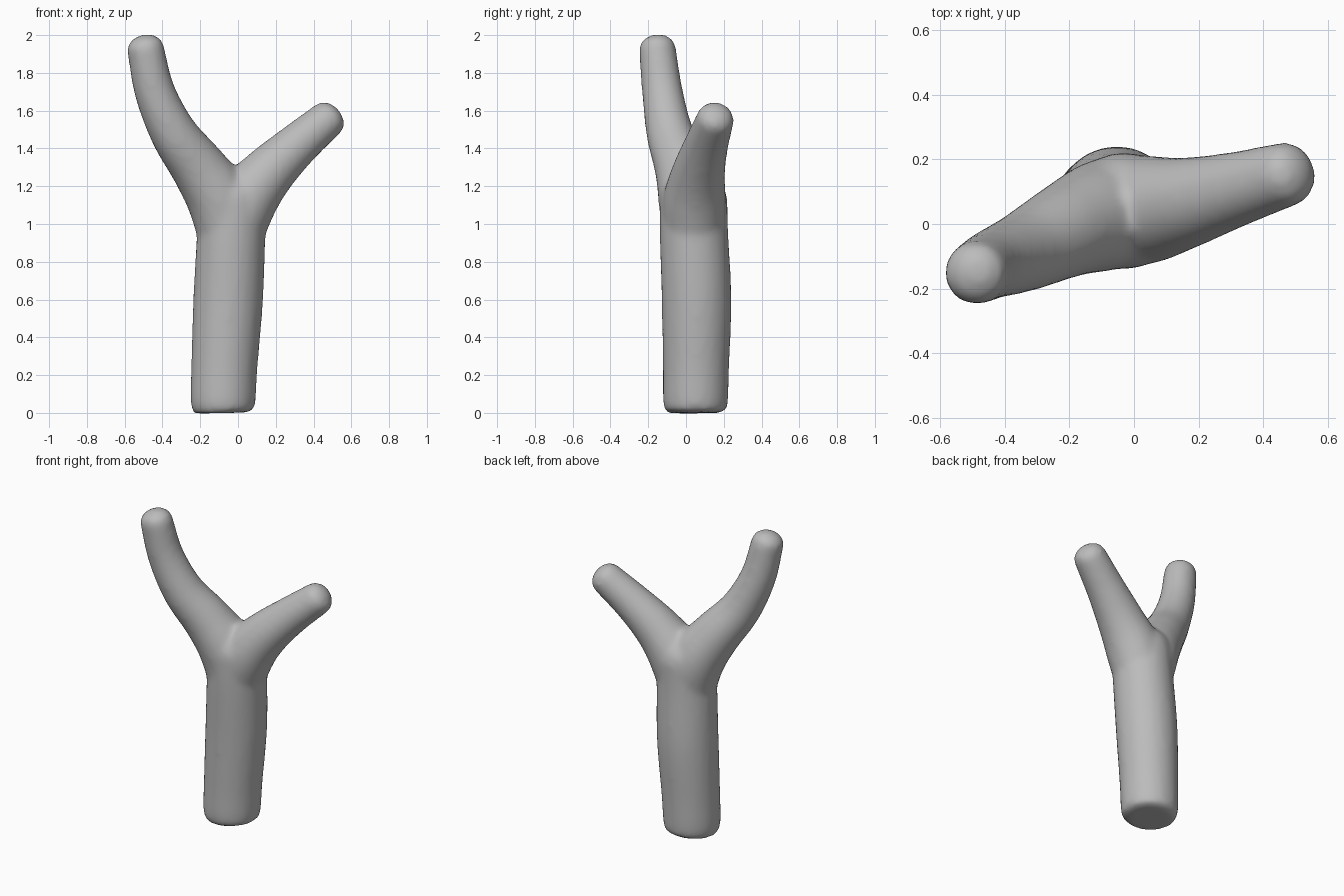
import bpy, bmesh, math
from mathutils import Vector

cube = bpy.data.objects.get("Cube")
if cube:
    bpy.data.objects.remove(cube)

SIDES = 24


def spline(pts, steps=6):
    """Smooth path through (x, y, z, radius) points."""
    p = [Vector(q) for q in pts]
    p = [2 * p[0] - p[1]] + p + [2 * p[-1] - p[-2]]
    out = []
    for a, b, c, d in zip(p, p[1:], p[2:], p[3:]):
        for i in range(steps):
            t = i / steps
            out.append(0.5 * (2 * b + (c - a) * t + (2 * a - 5 * b + 4 * c - d) * t * t
                              + (3 * b - a - 3 * c + d) * t ** 3))
    return out + [p[-2]]


def limb(bm, pts, round_depth):
    """Round tube along a path, flat at the start and domed at the end."""
    path = spline(pts)
    end, r = path[-1].to_3d(), path[-1].w
    heading = (end - path[-2].to_3d()).normalized()
    rings = [(q.to_3d(), q.w) for q in path]
    for i in range(1, 7):
        a = math.radians(14 * i)
        rings.append((end + heading * r * round_depth * math.sin(a), r * math.cos(a)))
    loops = []
    for i, (centre, radius) in enumerate(rings):
        along = rings[min(i + 1, len(rings) - 1)][0] - rings[max(i - 1, 0)][0]
        u = Vector((0, 1, 0)).cross(along).normalized()
        v = along.cross(u).normalized()
        loops.append([bm.verts.new(centre + radius * (u * math.cos(k * math.tau / SIDES)
                                                      + v * math.sin(k * math.tau / SIDES)))
                      for k in range(SIDES)])
    for lo, hi in zip(loops, loops[1:]):
        for k in range(SIDES):
            n = (k + 1) % SIDES
            bm.faces.new((lo[k], lo[n], hi[n], hi[k]))
    bm.faces.new(loops[0][::-1])
    bm.faces.new(loops[-1])


bm = bmesh.new()
# Trunk
limb(bm, [(-.08, .05, 0, .14), (-.08, .05, .04, .17), (-.072, .053, .25, .176),
          (-.052, .056, .6, .185), (-.036, .042, .95, .182), (-.03, .04, 1.12, .18)], .9)
# Tall right arm
limb(bm, [(-.05, .04, .95, .165), (-.1, .025, 1.13, .172), (-.21, -.02, 1.3, .148),
          (-.34, -.085, 1.48, .125), (-.44, -.125, 1.7, .108), (-.49, -.152, 1.93, .098)], .75)
# Short left arm
limb(bm, [(-.03, .04, .95, .165), (.04, .045, 1.12, .168), (.155, .065, 1.265, .143),
          (.305, .105, 1.41, .118), (.475, .155, 1.555, .1)], .75)
bmesh.ops.recalc_face_normals(bm, faces=bm.faces)
mesh = bpy.data.meshes.new("forked_branch")
bm.to_mesh(mesh)
bm.free()
branch = bpy.data.objects.new("forked_branch", mesh)
bpy.context.collection.objects.link(branch)

# Grey material
mat = bpy.data.materials.new("plain_grey")
mat.use_nodes = True
grey = (0.5, 0.5, 0.5, 1)
mat.diffuse_color = grey
mat.node_tree.nodes["Principled BSDF"].inputs["Base Color"].default_value = grey
mesh.materials.append(mat)

# Fuse the limbs into one skin and soften the fork
fuse = branch.modifiers.new("fuse", 'REMESH')
fuse.mode = 'VOXEL'
fuse.voxel_size = 0.018
fuse.use_smooth_shade = True
soften = branch.modifiers.new("soften", 'SMOOTH')
soften.factor = 0.5
soften.iterations = 8
